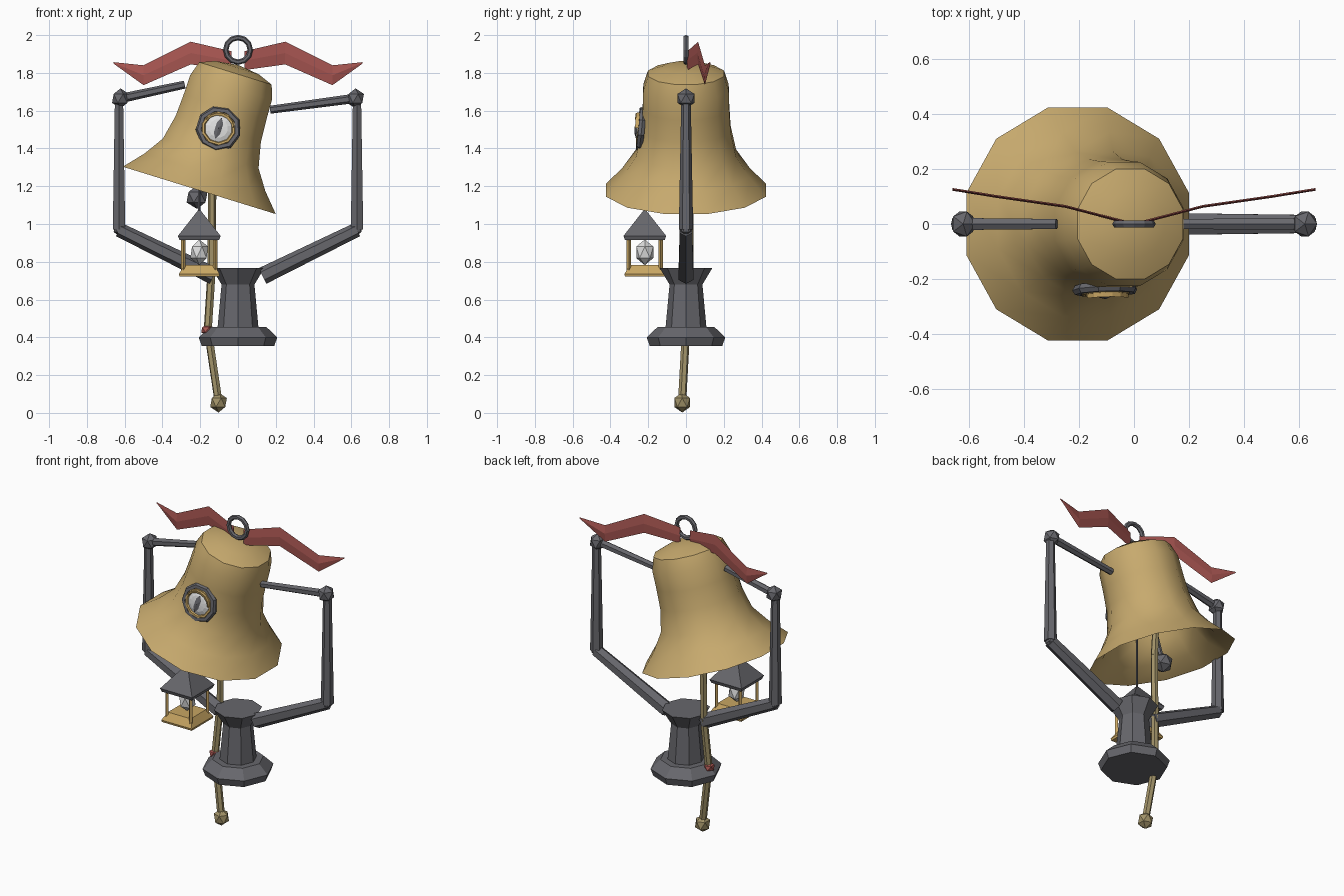
import bpy, bmesh, math
from mathutils import Matrix, Vector

if "Cube" in bpy.data.objects:
    bpy.data.objects.remove(bpy.data.objects["Cube"])

def mat(name, c):
    m = bpy.data.materials.new(name)
    m.diffuse_color = (*c, 1)
    m.use_nodes = True
    m.node_tree.nodes["Principled BSDF"].inputs["Base Color"].default_value = m.diffuse_color
    return m

GOLD = mat("bell gold", (.57, .40, .155))
IRON = mat("dark iron", (.135, .135, .15))
RED = mat("ribbon red", (.40, .095, .085))
WHITE = mat("glass white", (.74, .74, .74))
ROPE = mat("rope tan", (.36, .29, .14))
BRASS = mat("lantern brass", (.58, .38, .125))

def finish(name, bm, m, smooth=None, xf=None):
    if xf is not None:
        bm.transform(xf)
    bmesh.ops.recalc_face_normals(bm, faces=bm.faces)
    me = bpy.data.meshes.new(name)
    bm.to_mesh(me)
    bm.free()
    me.materials.append(m)
    o = bpy.data.objects.new(name, me)
    bpy.context.collection.objects.link(o)
    if smooth:
        bpy.context.view_layer.objects.active = o
        o.select_set(True)
        bpy.ops.object.shade_smooth_by_angle(angle=math.radians(smooth))
        o.select_set(False)
    return o

def lathe(name, profile, n, m, off=0.0, smooth=None, xf=None):
    """Turn (radius, height) points into an n-sided solid; radius 0 makes a pole."""
    bm = bmesh.new()
    rings = []
    for r, z in profile:
        k = 1 if r == 0 else n
        rings.append([bm.verts.new((r * math.cos(off + 2 * math.pi * i / n),
                                    r * math.sin(off + 2 * math.pi * i / n), z)) for i in range(k)])
    for a, b in zip(rings, rings[1:]):
        for i in range(n):
            j = (i + 1) % n
            q = [a[i % len(a)], a[j % len(a)], b[j % len(b)], b[i % len(b)]]
            q = list(dict.fromkeys(q))
            if len(q) > 2:
                bm.faces.new(q)
    return finish(name, bm, m, smooth, xf)

def rod(name, path, radii, m, n=6):
    """Tapered straight segments along a path."""
    bm = bmesh.new()
    for i in range(len(path) - 1):
        a, b = Vector(path[i]), Vector(path[i + 1])
        d = b - a
        xf = Matrix.Translation((a + b) / 2) @ d.to_track_quat('Z', 'Y').to_matrix().to_4x4()
        bmesh.ops.create_cone(bm, cap_ends=True, segments=n, radius1=radii[i],
                              radius2=radii[i + 1], depth=d.length, matrix=xf)
    return finish(name, bm, m)

def ball(name, loc, size, m, sub=1):
    bm = bmesh.new()
    bmesh.ops.create_icosphere(bm, subdivisions=sub, radius=1)
    return finish(name, bm, m, None, Matrix.Translation(loc) @ Matrix.Diagonal((*size, 1)))

def ring(name, R, r, n, m, xf, k=6):
    """Torus around local z."""
    bm = bmesh.new()
    g = [[bm.verts.new(((R + r * math.cos(2 * math.pi * j / k)) * math.cos(2 * math.pi * i / n),
                        (R + r * math.cos(2 * math.pi * j / k)) * math.sin(2 * math.pi * i / n),
                        r * math.sin(2 * math.pi * j / k))) for j in range(k)] for i in range(n)]
    for i in range(n):
        for j in range(k):
            bm.faces.new((g[i][j], g[(i + 1) % n][j], g[(i + 1) % n][(j + 1) % k], g[i][(j + 1) % k]))
    return finish(name, bm, m, None, xf)

# Tilted bell: outer wall, low domed crown, thin inner wall
tilt = Matrix.Translation((-.205, 0, 1.178)) @ Matrix.Rotation(.3, 4, 'Y')
c = 1 / math.cos(math.pi / 12)
outer = [(.424, 0), (.335, .1), (.265, .205), (.236, .34), (.229, .46), (.226, .57), (.201, .648)]
prof = [(0, .56)] + [(r - .015, t - .03) for r, t in outer[:0:-1]] + outer + [(.12, .68), (0, .695)]
lathe("bell", [(r * c, t) for r, t in prof], 12, GOLD, math.pi / 12, 42, tilt)

# Clapper
rod("clapper_rod", [tilt @ Vector((0, 0, .57)), tilt @ Vector((0, 0, -.03))], [.014, .014], IRON)
ball("clapper_ball", (-.217, 0, 1.142), (.062, .062, .062), IRON)

# Eye on the bell's front: local z points out of the bell
eye = tilt @ Matrix.Translation((0, -.238, .342)) @ Matrix.Rotation(math.pi / 2 - .1, 4, 'X')
ring("eye_ring", .102, .019, 9, IRON, eye)
lathe("eye_white", [(0, -.04), (.088, -.03), (.088, .004), (.05, .02), (0, .026)], 12, WHITE, 0, None, eye)
ring("eye_rim", .083, .011, 10, BRASS, eye @ Matrix.Translation((0, 0, .01)))

# Curved upper lid
bm = bmesh.new()
lid = []
for i in range(7):
    a = math.pi * (.1 + .8 * i / 6)
    x, y = .086 * math.cos(a), .086 * math.sin(a)
    lid.append([bm.verts.new(p) for p in ((x, y, .0), (x * .95, y * .95, .035), (x * .85, y * .78, .03))])
for a, b in zip(lid, lid[1:]):
    for j in range(2):
        bm.faces.new((a[j], b[j], b[j + 1], a[j + 1]))
finish("eye_lid", bm, BRASS, None, eye)
lathe("eye_pupil", [(0, -.01), (1, 0), (0, .01)], 6, IRON, math.pi / 2, None,
      eye @ Matrix.Translation((0, 0, .026)) @ Matrix.Diagonal((.02, .058, 1, 1)))

# Hanging ring above the crown
ring("top_ring", .065, .0145, 12, IRON, Matrix.Translation((0, 0, 1.922)) @ Matrix.Rotation(math.pi / 2, 4, 'X'))

# Mirrored ribbons, arms and joints
strip = [(.035, .008, 1.915, 1.815), (.25, .064, 1.965, 1.845), (.5, .1, 1.84, 1.735), (.66, .126, 1.857, 1.85)]
for s, side in ((-1, "left"), (1, "right")):
    bm = bmesh.new()
    secs = []
    for x, y, zt, zb in strip:
        zm, h = (zt + zb) / 2, .005
        secs.append([bm.verts.new((s * x, y + d, z)) for d, z in ((0, zt), (-h, zm), (0, zb), (h, zm))])
    for a, b in zip(secs, secs[1:]):
        for j in range(4):
            bm.faces.new((a[j], b[j], b[(j + 1) % 4], a[(j + 1) % 4]))
    bm.faces.new(secs[0])
    bm.faces.new(secs[-1])
    finish(side + "_ribbon", bm, RED)
    rod(side + "_arm", [(s * .13, 0, .725), (s * .63, 0, .97), (s * .63, 0, 1.665)], [.046, .038, .025], IRON)
    ball(side + "_elbow", (s * .628, 0, .972), (.034, .036, .034), IRON)
    ball(side + "_joint", (s * .622, 0, 1.665), (.05, .053, .053), IRON)
    pivot = (.17, 0, 1.605) if s > 0 else (-.282, 0, 1.738)
    rod(side + "_pivot", [(s * .62, 0, 1.665), pivot], [.025, .021], IRON)

# Pedestal
lathe("pedestal", [(0, .355), (.192, .355), (.208, .40), (.15, .455), (.108, .455), (.087, .68),
                   (.14, .768), (0, .768)], 8, IRON)

# Bell rope with knot and end ball
rod("rope", [(-.15, .02, 1.40), (-.137, .02, 1.15), (-.14, .02, .75), (-.16, 0, .44), (-.105, -.02, .07)],
    [.02, .022, .022, .022, .022], ROPE)
ball("rope_knot", (-.163, 0, .44), (.036, .036, .03), RED)
ball("rope_end", (-.103, -.02, .055), (.049, .049, .053), ROPE)

# Lantern hanging from the bell's front rim
at = Matrix.Translation((-.205, -.218, 0))
q, d = math.pi / 4, math.sqrt(2)
lathe("lantern_roof", [(0, .915), (.105 * d, .915), (.113 * d, .937), (.012, 1.07), (0, 1.075)], 4, IRON, q, None, at)
lathe("lantern_base", [(0, .722), (.105 * d, .722), (.108 * d, .735), (.08 * d, .782), (0, .782)], 4, BRASS, q, None, at)
for i in (-1, 1):
    for j in (-1, 1):
        x, y = -.205 + i * .084, -.218 + j * .084
        rod("lantern_post", [(x, y, .75), (x, y, .925)], [.012, .012], BRASS, 4)
ball("lantern_glass", (-.205, -.218, .85), (.053, .053, .068), WHITE)
rod("lantern_hanger", [(-.205, -.218, 1.05), (-.205, -.218, 1.4)], [.006, .006], IRON, 5)
